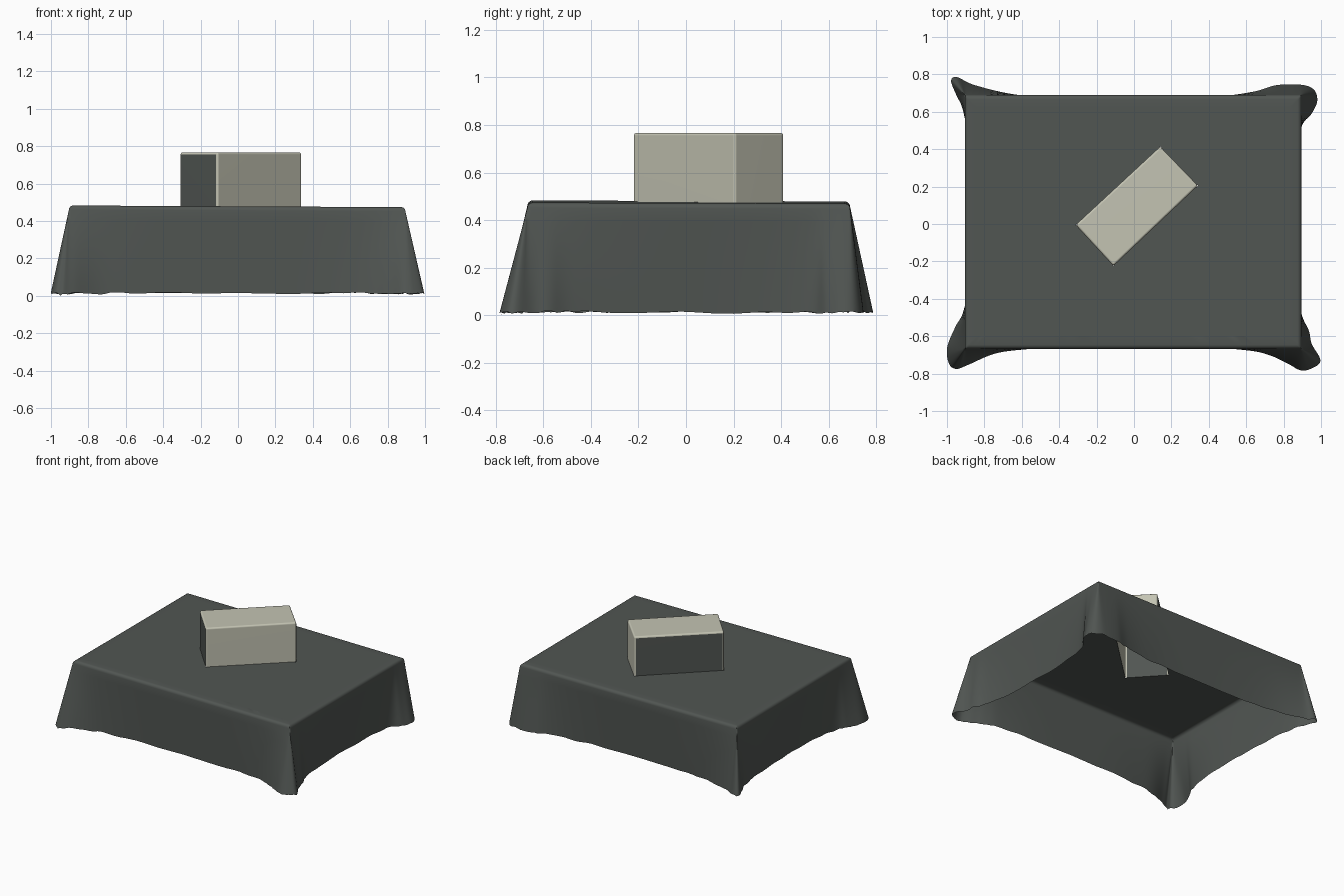
import bpy, bmesh, math, random
from mathutils import Vector

if "Cube" in bpy.data.objects:
    bpy.data.objects.remove(bpy.data.objects["Cube"])

random.seed(4)

def material(name, rgb):
    m = bpy.data.materials.new(name)
    m.diffuse_color = (*rgb, 1)
    m.use_nodes = True
    m.node_tree.nodes["Principled BSDF"].inputs["Base Color"].default_value = m.diffuse_color
    return m

charcoal = material("charcoal cloth", (0.082, 0.092, 0.085))
beige = material("beige card", (0.55, 0.55, 0.45))

def finish(bm, name, mats, angle):
    me = bpy.data.meshes.new(name)
    bm.to_mesh(me)
    bm.free()
    ob = bpy.data.objects.new(name, me)
    bpy.context.collection.objects.link(ob)
    for m in mats:
        me.materials.append(m)
    bpy.ops.object.select_all(action='DESELECT')
    ob.select_set(True)
    bpy.context.view_layer.objects.active = ob
    bpy.ops.object.shade_smooth_by_angle(angle=math.radians(angle))
    return ob

# Table top limits, its slight tilt, and the box footprint
X0, X1, Y0, Y1 = -0.904, 0.895, -0.667, 0.69
def top_z(x, y):
    return 0.476 - 0.005 * x - 0.003 * y

FOOT = [(-0.312, -0.005), (-0.11, -0.224), (0.342, 0.205), (0.14, 0.414)]

# Hem outline, counter-clockwise from the front left corner
HEM = [(-0.95, -0.775), (-0.88, -0.75), (-0.75, -0.695), (-0.6, -0.672),
       (-0.3, -0.655), (0.3, -0.655), (0.6, -0.675), (0.72, -0.70),
       (0.82, -0.745), (0.89, -0.782), (0.95, -0.772), (0.997, -0.73),
       (0.95, -0.64), (0.935, -0.57), (0.893, -0.47), (0.865, -0.25),
       (0.86, 0.2), (0.89, 0.5), (0.95, 0.59), (0.98, 0.66),
       (0.96, 0.72), (0.89, 0.745), (0.76, 0.742), (0.65, 0.71),
       (0.48, 0.685), (0.2, 0.67), (-0.3, 0.67), (-0.62, 0.69),
       (-0.85, 0.742), (-0.945, 0.785), (-0.978, 0.765), (-0.95, 0.69),
       (-0.915, 0.61), (-0.89, 0.45), (-0.872, 0.1), (-0.875, -0.25),
       (-0.91, -0.46), (-0.955, -0.55), (-0.999, -0.66), (-0.99, -0.745)]

def smooth_loop(pts, steps):
    out, n = [], len(pts)
    for i in range(n):
        a, b, c, d = (Vector(pts[(i + k - 1) % n]) for k in range(4))
        for s in range(steps):
            t = s / steps
            out.append(0.5 * (2 * b + (c - a) * t + (2 * a - 5 * b + 4 * c - d) * t ** 2
                              + (3 * b - a - 3 * c + d) * t ** 3))
    return out

def nearest_on_edge(p):
    x, y = min(max(p.x, X0), X1), min(max(p.y, Y0), Y1)
    if X0 < x < X1 and Y0 < y < Y1:
        gaps = [(x - X0, (X0, y)), (X1 - x, (X1, y)), (y - Y0, (x, Y0)), (Y1 - y, (x, Y1))]
        x, y = min(gaps)[1]
    return Vector((x, y))

# Tablecloth: rounded top edge, then straight drape down to the flared hem
hem = smooth_loop(HEM, 6)
edge = [nearest_on_edge(p) for p in hem]
n = len(hem)
noise = [random.random() for _ in hem]
ragged = [0.005 + 0.004 * (noise[i - 1] + 2 * noise[i] + noise[(i + 1) % n]) for i in range(n)]
ragged[0] = 0.0
bm = bmesh.new()
rings = []
R = 0.022

def inset_ring(inset, drop):
    ring = []
    for e in edge:
        x, y = e.x * (1 - inset / 0.9), e.y * (1 - inset / 0.68)
        ring.append(bm.verts.new((x, y, top_z(x, y) - drop)))
    return ring

rings.append(inset_ring(0.07, 0))
for k in range(5):
    a = k / 4 * math.pi / 2
    rings.append(inset_ring(R * (1 - math.sin(a)), R * (1 - math.cos(a))))
for k in range(1, 9):
    t = k / 8
    ring = []
    for e, h, low in zip(edge, hem, ragged):
        p = e.lerp(h, t)
        z = (top_z(e.x, e.y) - R) * (1 - t) + low * t
        ring.append(bm.verts.new((p.x, p.y, z)))
    rings.append(ring)
for up, lo in zip(rings, rings[1:]):
    for i in range(n):
        j = (i + 1) % n
        bm.faces.new((up[i], lo[i], lo[j], up[j]))
bmesh.ops.remove_doubles(bm, verts=bm.verts, dist=0.0005)
bmesh.ops.dissolve_degenerate(bm, edges=bm.edges, dist=0.0001)

# Flat table surface, left open under the box
hole = [bm.verts.new((x, y, top_z(x, y))) for x, y in FOOT]
for i in range(4):
    bm.edges.new((hole[i], hole[(i + 1) % 4]))
rim = [e for e in bm.edges if len(e.link_faces) < 2 and all(v.co.z > 0.4 for v in e.verts)]
bmesh.ops.triangle_fill(bm, use_beauty=True, edges=rim, normal=(0, 0, 1))
bmesh.ops.recalc_face_normals(bm, faces=bm.faces)
if sum(f.normal.z * f.calc_area() for f in bm.faces) < 0:
    bmesh.ops.reverse_faces(bm, faces=bm.faces)
finish(bm, "tablecloth", [charcoal], 50)

# Box: open below, beige with the two left-hand sides charcoal
bm = bmesh.new()
low = [bm.verts.new((x, y, top_z(x, y))) for x, y in FOOT]
high = [bm.verts.new((x, y, 0.767)) for x, y in FOOT]
bm.faces.new(high)
for i in range(4):
    j = (i + 1) % 4
    f = bm.faces.new((low[i], low[j], high[j], high[i]))
    f.material_index = 1 if i in (0, 3) else 0
bm.normal_update()
bmesh.ops.bevel(bm, geom=[e for e in bm.edges if len(e.link_faces) == 2],
                offset=0.012, segments=3, profile=0.5, affect='EDGES')
box = finish(bm, "box", [beige, charcoal], 35)
box.modifiers.new("even shading", 'WEIGHTED_NORMAL').keep_sharp = True
